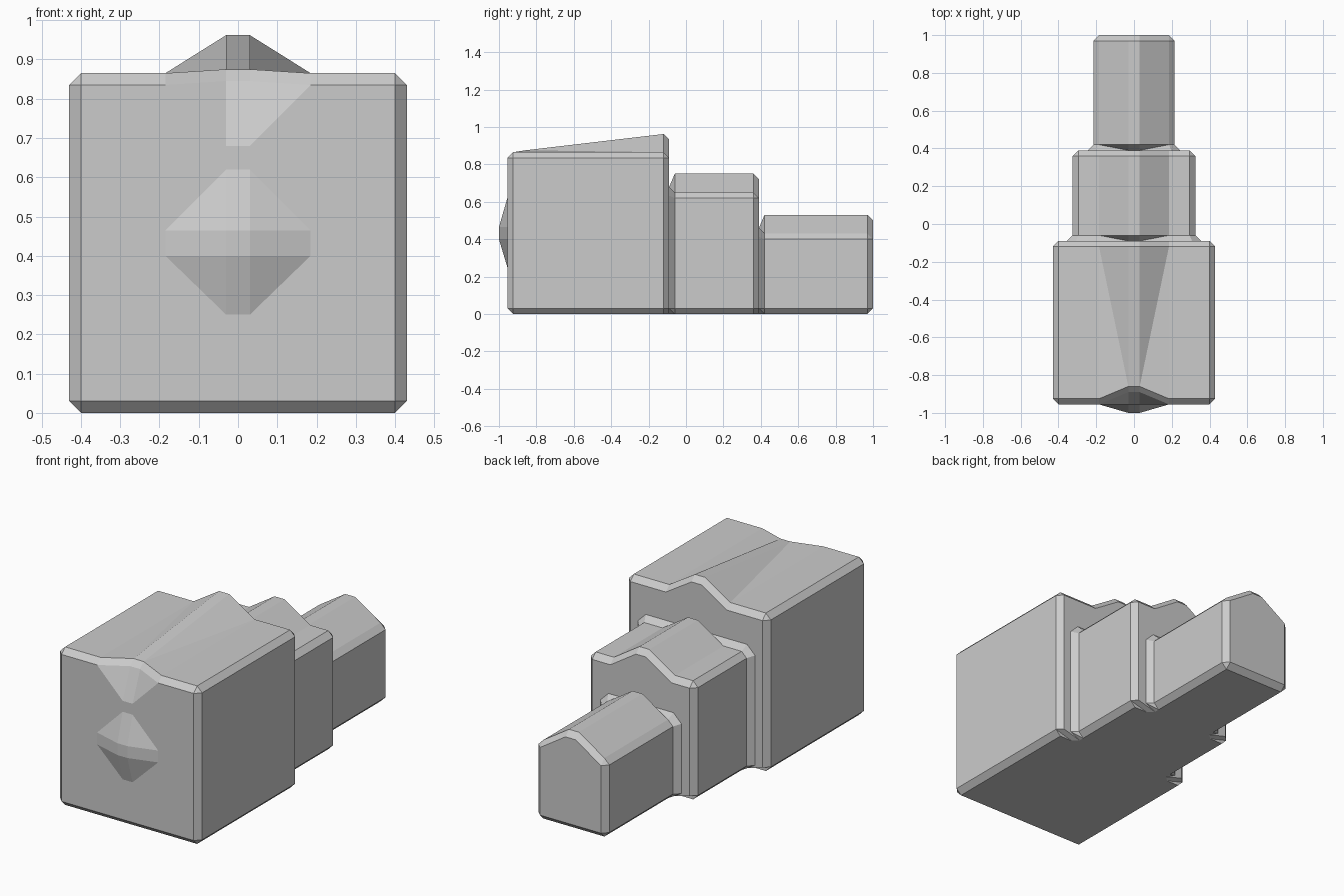
import bpy, bmesh
from mathutils import Vector

if "Cube" in bpy.data.objects:
    bpy.data.objects.remove(bpy.data.objects["Cube"])

C = 0.03            # chamfer width
RX, RW = 0.185, 0.03  # ridge foot and crest half widths
SIDES = (1, -1)


def full(y, hw, top, crest):
    """Half section of a block with chamfered edges and a raised crest."""
    return [(hw - C, y, 0), (hw, y, C), (hw, y, top - C),
            (hw - C, y, top), (RX, y, top), (RW, y, crest)]


def inset(y, hw, top, crest, bottom=None):
    """Half section of the chamfered end of a block."""
    x, t = hw - C, top - C
    return [bottom or (x, y, C), (x, y, C), (x, y, t),
            (x, y, t), (RX, y, t), (RW, y, crest - C)]


def flare(y, hw, top):
    """Half section where a block meets the wall of the larger one."""
    x, t = hw + C, top + C
    return [(hw - C, y, 0), (x, y, C), (x, y, top - C + 0.012),
            (hw - 0.018, y, t), (RX, y, t), (RW, y, t)]


def finish(bm, name):
    bmesh.ops.recalc_face_normals(bm, faces=bm.faces[:])
    mesh = bpy.data.meshes.new(name)
    bm.to_mesh(mesh)
    bm.free()
    obj = bpy.data.objects.new(name, mesh)
    bpy.context.collection.objects.link(obj)
    return obj


# Stepped body: three blocks lofted front to back
A, B, D = (0.43, 0.865, 0.962), (0.325, 0.65, 0.75), (0.215, 0.43, 0.53)
F, S1, S2, R = -0.955, -0.09, 0.39, 1.0
front = inset(F, *A)
front[5] = (RW, -0.89, 0.845)
front_full = full(F + C, *A)
front_full[5] = (RW, -0.86, 0.875)
sections = [
    front, front_full, full(S1 - C, *A),
    inset(S1, *A, bottom=(B[0], S1 - C, 0)),
    flare(S1, *B[:2]), full(S1 + C, *B), full(S2 - C, *B),
    inset(S2, *B, bottom=(D[0], S2 - C, 0)),
    flare(S2, *D[:2]), full(S2 + C, *D), full(R - C, *D), inset(R, *D),
]

bm = bmesh.new()
rings = [{s: [bm.verts.new((x * s, y, z)) for x, y, z in sec] for s in SIDES}
         for sec in sections]
for a, b in zip(rings, rings[1:]):
    for s in SIDES:
        for k in range(5):
            bm.faces.new((a[s][k], a[s][k + 1], b[s][k]))
            bm.faces.new((a[s][k + 1], b[s][k + 1], b[s][k]))
    for k in (0, 5):
        bm.faces.new((a[1][k], a[-1][k], b[-1][k], b[1][k]))

# Rear cap, and front cap with the sloped notch at the top
last, first = rings[-1], rings[0]
bm.faces.new(last[1] + last[-1][::-1])
low = {s: bm.verts.new((RW * s, F, 0.68)) for s in SIDES}
bm.faces.new(first[1][:5] + [low[1], low[-1]] + first[-1][:5][::-1])
for s in SIDES:
    bm.faces.new((first[s][4], first[s][5], low[s]))
bm.faces.new((first[1][5], first[-1][5], low[-1], low[1]))

bmesh.ops.remove_doubles(bm, verts=bm.verts[:], dist=1e-4)
bmesh.ops.dissolve_limit(bm, angle_limit=0.005, verts=bm.verts[:], edges=bm.edges[:])
finish(bm, "stepped_body")

# Faceted nose on the front face
bm = bmesh.new()
for s in SIDES:
    for x, y, z in ((RW, F, 0.62), (RX, F, 0.465), (RW, -1, 0.465),
                    (RX, F, 0.40), (RW, -1, 0.40), (RW, F, 0.25)):
        bm.verts.new((x * s, y, z))
bmesh.ops.convex_hull(bm, input=bm.verts[:])
bmesh.ops.recalc_face_normals(bm, faces=bm.faces[:])
back = [f for f in bm.faces if all(abs(v.co.y - F) < 1e-5 for v in f.verts)]
bmesh.ops.delete(bm, geom=back, context='FACES_ONLY')
finish(bm, "nose")
